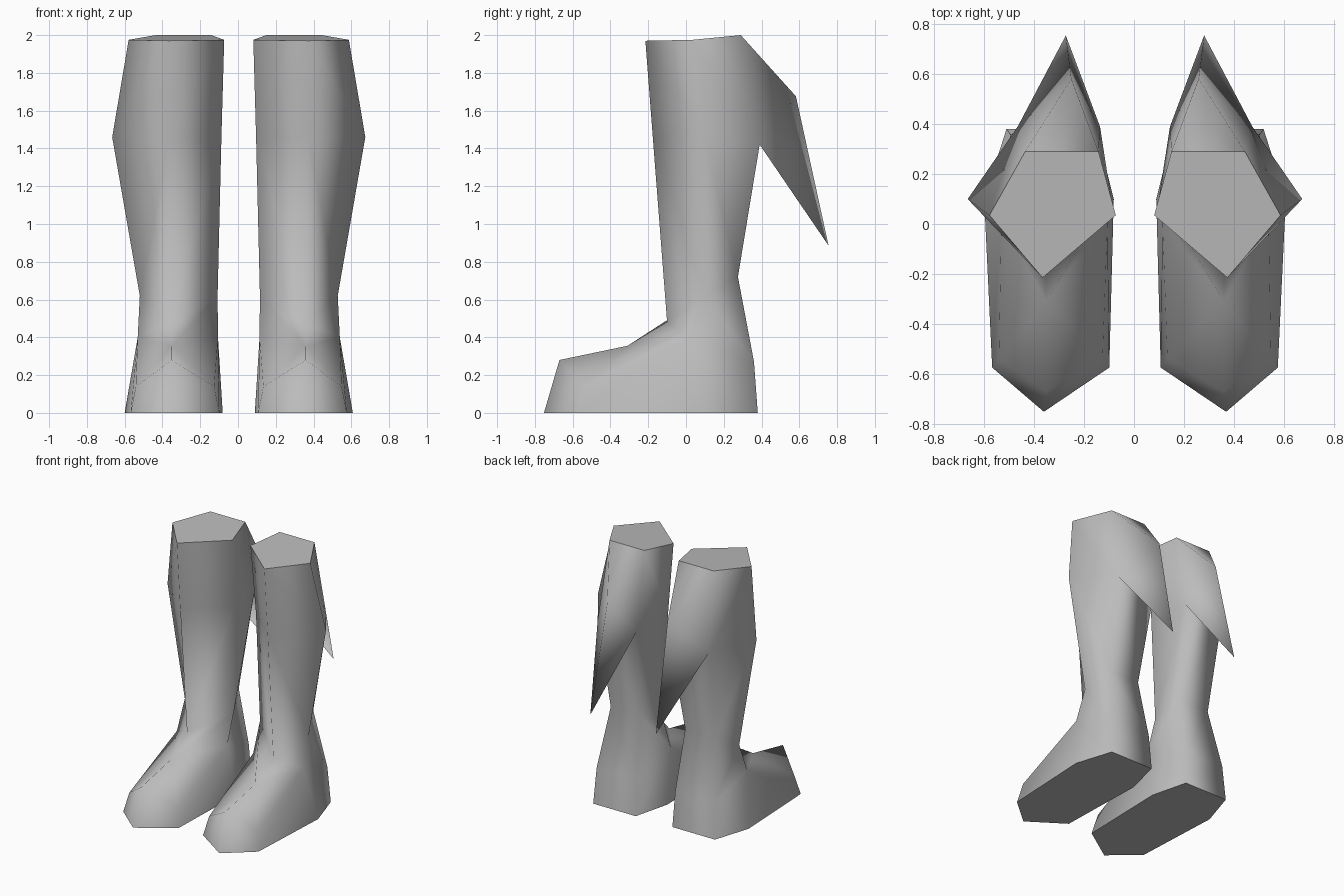
import bpy, bmesh

if "Cube" in bpy.data.objects:
    bpy.data.objects.remove(bpy.data.objects["Cube"])

grey = bpy.data.materials.new("boot_grey")
grey.diffuse_color = (0.5, 0.5, 0.5, 1)
grey.use_nodes = True
grey.node_tree.nodes["Principled BSDF"].inputs["Base Color"].default_value = grey.diffuse_color
CENTRE = 0.004

# Five-sided sections: front, outer, back outer, back inner, inner
RINGS = [
    [(.37, -.215, 1.97), (.583, .035, 1.975), (.44, .29, 2.0), (.146, .29, 2.0), (.077, .035, 1.975)],   # rim
    [(.37, -.175, 1.45), (.67, .10, 1.46), (.47, .39, 1.42), (.14, .39, 1.42), (.092, .08, 1.45)],       # calf
    [(.365, -.10, .48), (.524, .10, .62), (.44, .275, .72), (.19, .275, .72), (.112, .10, .62)],         # ankle
    [(.355, -.31, .355), (.535, .02, .40), (.50, .36, .27), (.165, .36, .27), (.11, .02, .40)],          # instep and heel
]
# Toe cap: top, outer, inner
TOE = [(.355, -.67, .28), (.545, -.54, .14), (.13, -.54, .14)]
# Sole outline: toe, toe outer, side outer, heel outer, heel inner, side inner, toe inner
SOLE = [(.365, -.752, 0), (.572, -.575, 0), (.604, .10, 0), (.515, .38, 0),
        (.155, .38, 0), (.085, .10, 0), (.103, -.575, 0)]
# Rear flap: upper peak and hanging tip
PEAK, TIP = (.255, .582, 1.676), (.277, .755, .885)


def make_boot(name, side):
    bm = bmesh.new()

    def verts(points):
        return [bm.verts.new((CENTRE + side * x, y, z)) for x, y, z in points]

    rings = [verts(r) for r in RINGS]
    toe, sole = verts(TOE), verts(SOLE)
    peak, tip = verts([PEAK, TIP])

    # Leg walls, leaving the upper back open for the flap
    for k in range(3):
        a, b = rings[k], rings[k + 1]
        for i in range(5):
            if k == 0 and i == 2:
                continue
            j = (i + 1) % 5
            bm.faces.new((a[i], b[i], b[j], a[j]))

    # Rear flap
    rim, calf = rings[0], rings[1]
    bm.faces.new((rim[2], peak, rim[3]))
    bm.faces.new((rim[2], calf[2], peak))
    bm.faces.new((peak, calf[2], tip))
    bm.faces.new((rim[3], peak, calf[3]))
    bm.faces.new((peak, tip, calf[3]))
    bm.faces.new((calf[2], calf[3], tip))

    # Foot: upper, sides, heel and toe front
    front, outer, back_o, back_i, inner = rings[3]
    t, to, ti = toe
    for f in ((front, t, to, outer), (front, inner, ti, t),
              (outer, to, sole[1], sole[2]), (inner, sole[5], sole[6], ti),
              (outer, sole[2], sole[3], back_o), (inner, back_i, sole[4], sole[5]),
              (back_o, sole[3], sole[4], back_i),
              (t, sole[0], sole[1], to), (t, ti, sole[6], sole[0])):
        bm.faces.new(f)

    # Smooth walls, flat top and sole
    for f in bm.faces:
        f.smooth = True
    bm.faces.new(rim)
    bm.faces.new(sole)
    bmesh.ops.recalc_face_normals(bm, faces=bm.faces[:])

    me = bpy.data.meshes.new(name)
    bm.to_mesh(me)
    bm.free()
    me.materials.append(grey)
    bpy.context.collection.objects.link(bpy.data.objects.new(name, me))


make_boot("right_boot", 1)
make_boot("left_boot", -1)
